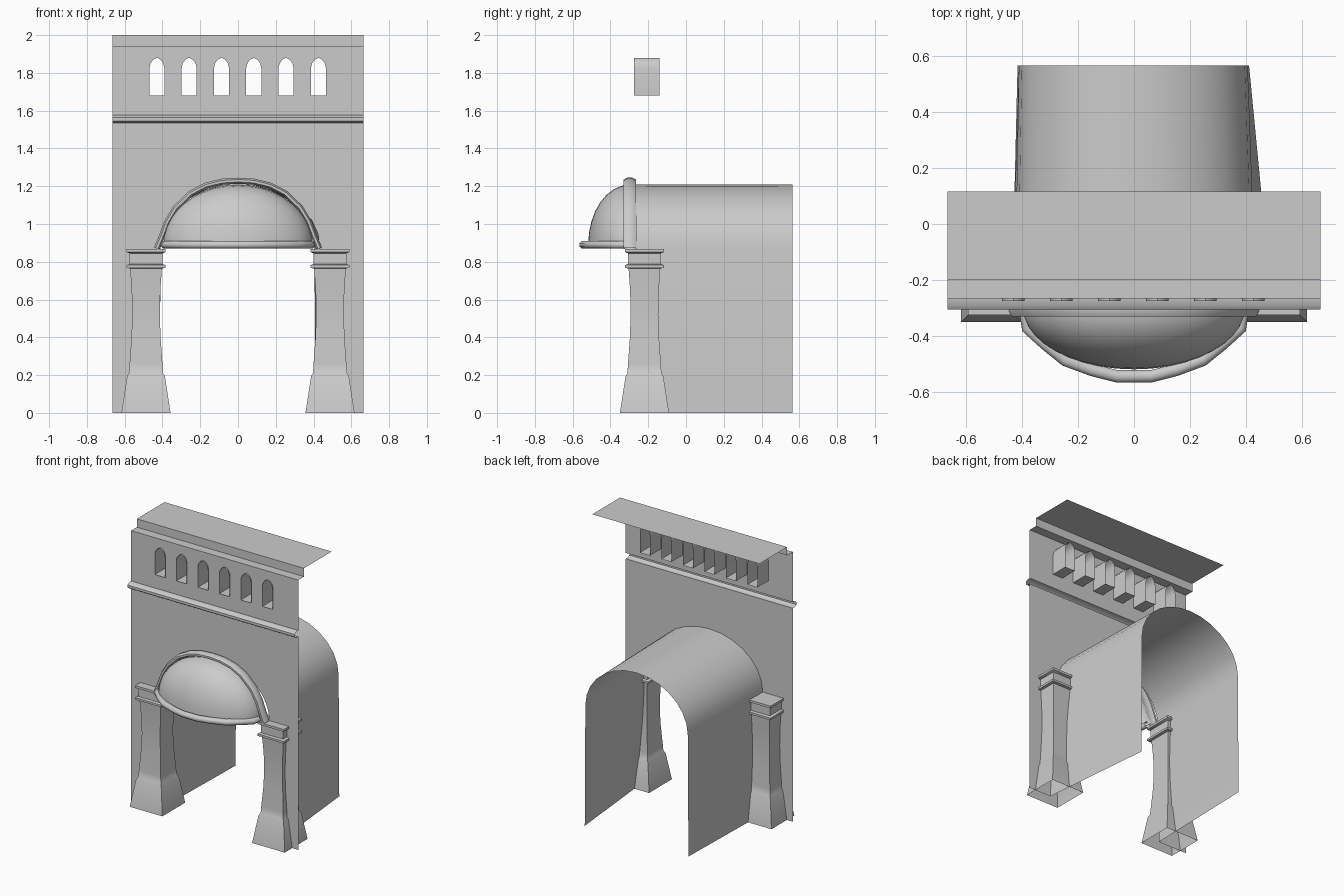
import bpy, bmesh
from math import sin, cos, pi, radians
from mathutils import Vector

if "Cube" in bpy.data.objects:
    bpy.data.objects.remove(bpy.data.objects["Cube"])

WALL_Y = -0.265
HALF = 0.665


def finish(name, bm, angle=40, recalc=True):
    bmesh.ops.remove_doubles(bm, verts=bm.verts, dist=1e-5)
    if recalc:
        bmesh.ops.recalc_face_normals(bm, faces=bm.faces)
    me = bpy.data.meshes.new(name)
    bm.to_mesh(me)
    bm.free()
    ob = bpy.data.objects.new(name, me)
    bpy.context.collection.objects.link(ob)
    bpy.ops.object.select_all(action='DESELECT')
    ob.select_set(True)
    bpy.context.view_layer.objects.active = ob
    bpy.ops.object.shade_smooth_by_angle(angle=radians(angle))
    return ob


def loft(name, rings, closed=True, angle=40):
    """Skin a list of equal-length point rings."""
    bm = bmesh.new()
    vs = [[bm.verts.new(p) for p in r] for r in rings]
    n = len(rings[0])
    for a, b in zip(vs, vs[1:]):
        for i in range(n if closed else n - 1):
            j = (i + 1) % n
            bm.faces.new((a[i], a[j], b[j], b[i]))
    return finish(name, bm, angle)


def sheet(name, loops, y):
    """Flat wall in the xz plane; loops after the first are holes."""
    bm = bmesh.new()
    edges = []
    for loop in loops:
        vs = [bm.verts.new((x, y, z)) for x, z in loop]
        edges += [bm.edges.new((vs[i], vs[(i + 1) % len(vs)])) for i in range(len(vs))]
    bmesh.ops.triangle_fill(bm, edges=edges, use_beauty=True, use_dissolve=False, normal=(0, -1, 0))
    for f in bm.faces:
        f.normal_update()
        if f.normal.y > 0:
            f.normal_flip()
    return finish(name, bm, recalc=False)


def sweep(name, path, across, along, place, sides=8):
    """Sweep a rounded bar along a 2D path; place(u, v, w) maps it to 3D."""
    pts = [Vector(p) for p in path]
    rings = []
    for i, p in enumerate(pts):
        t = (pts[min(i + 1, len(pts) - 1)] - pts[max(i - 1, 0)]).normalized()
        nrm = Vector((-t.y, t.x))
        ring = []
        for k in range(sides):
            a = 2 * pi * (k + 0.5) / sides
            q = p + nrm * (across * cos(a) / cos(pi / sides))
            ring.append(place(q.x, q.y, along * sin(a) / cos(pi / sides)))
        rings.append(ring)
    return loft(name, rings, angle=60)


def mirrored(half):
    """Complete a left-to-centre path with its mirror image."""
    return half + [(-x, y) for x, y in reversed(half) if x != 0]


def arch(left, right, left_foot, right_foot, spring=0.87, top=1.21, n=14):
    pts = [(-left_foot, 0)]
    for i in range(n + 1):
        a = pi * i / n
        w = left if a < pi / 2 else right
        pts.append((-w * cos(a), spring + (top - spring) * sin(a)))
    return pts + [(right_foot, 0)]


# Lower wall with arched doorway
door = arch(0.425, 0.435, 0.435, 0.49)
sheet("lower_wall", [[(-HALF, 0)] + door + [(HALF, 0), (HALF, 1.535), (-HALF, 1.535)]], WALL_Y)

# Barrel-vaulted passage behind the doorway
back = arch(0.41, 0.405, 0.415, 0.41)
loft("passage_vault", [[(x, WALL_Y, z) for x, z in door],
                       [(x, 0.565, z) for x, z in back]], closed=False)

# String course between lower and upper wall, and the stepped top
course = [(WALL_Y, 1.535), (-0.29, 1.535), (-0.305, 1.546), (-0.305, 1.564),
          (-0.29, 1.575), (WALL_Y, 1.578)]
coping = [(WALL_Y, 1.94), (-0.2, 1.94), (-0.2, 2.0), (0.115, 2.0)]
for name, prof in (("string_course", course), ("roof_coping", coping)):
    loft(name, [[(s * HALF, y, z) for y, z in prof] for s in (-1, 1)], closed=False)

# Upper wall pierced by pointed windows, each with a deep reveal
shape = mirrored([(-0.04, 1.68), (-0.04, 1.825), (-0.034, 1.85), (-0.02, 1.87), (0, 1.88)])
windows = [[(x + (i - 2.5) * 0.171 - 0.002, z) for x, z in shape] for i in range(6)]
sheet("upper_wall", [[(-HALF, 1.578), (HALF, 1.578), (HALF, 1.94), (-HALF, 1.94)]] + windows, WALL_Y)
for i, w in enumerate(windows):
    loft(f"window_reveal_{i + 1}", [[(x, y, z) for x, z in w] for y in (-0.275, -0.14)])

# Arch trim around the canopy
trim = mirrored([(-0.43, 0.87), (-0.405, 0.93), (-0.375, 1.01), (-0.33, 1.085),
                 (-0.25, 1.162), (-0.17, 1.203), (-0.085, 1.224), (0, 1.229)])
sweep("arch_trim", trim, 0.016, 0.032, lambda u, v, w: (u, -0.298 + w, v))

# Half-dome canopy over the doorway
N, M = 20, 8
loft("canopy_dome", [[(-0.395 * cos(pi * i / N),
                       -0.3 - 0.218 * sin(pi * i / N) * cos(pi / 2 * j / M),
                       0.89 + 0.318 * sin(pi * i / N) * sin(pi / 2 * j / M))
                      for i in range(N + 1)] for j in range(M + 1)], closed=False)

# Rolled front edge of the canopy
rim = mirrored([(-0.385, -0.325), (-0.38, -0.37), (-0.315, -0.428), (-0.245, -0.485),
                (-0.15, -0.52), (-0.06, -0.543)])
sweep("canopy_rim", rim, 0.022, 0.02, lambda u, v, w: (u, v, 0.89 + w))

# Square pillars: flared base, waisted shaft, stepped capital (half width, height)
pillar = [(0.13, 0.0), (0.128, 0.012), (0.1, 0.195), (0.09, 0.21), (0.087, 0.26), (0.077, 0.4),
          (0.073, 0.52), (0.076, 0.65), (0.084, 0.765), (0.104, 0.767), (0.104, 0.782),
          (0.088, 0.788), (0.088, 0.845), (0.104, 0.852), (0.104, 0.868), (0.001, 0.868)]
for side, s in (("left", -1), ("right", 1)):
    loft(f"{side}_pillar", [[(s * 0.487 + r * a, -0.22 + r * b, z)
                             for a, b in ((-1, -1), (1, -1), (1, 1), (-1, 1))] for r, z in pillar])
